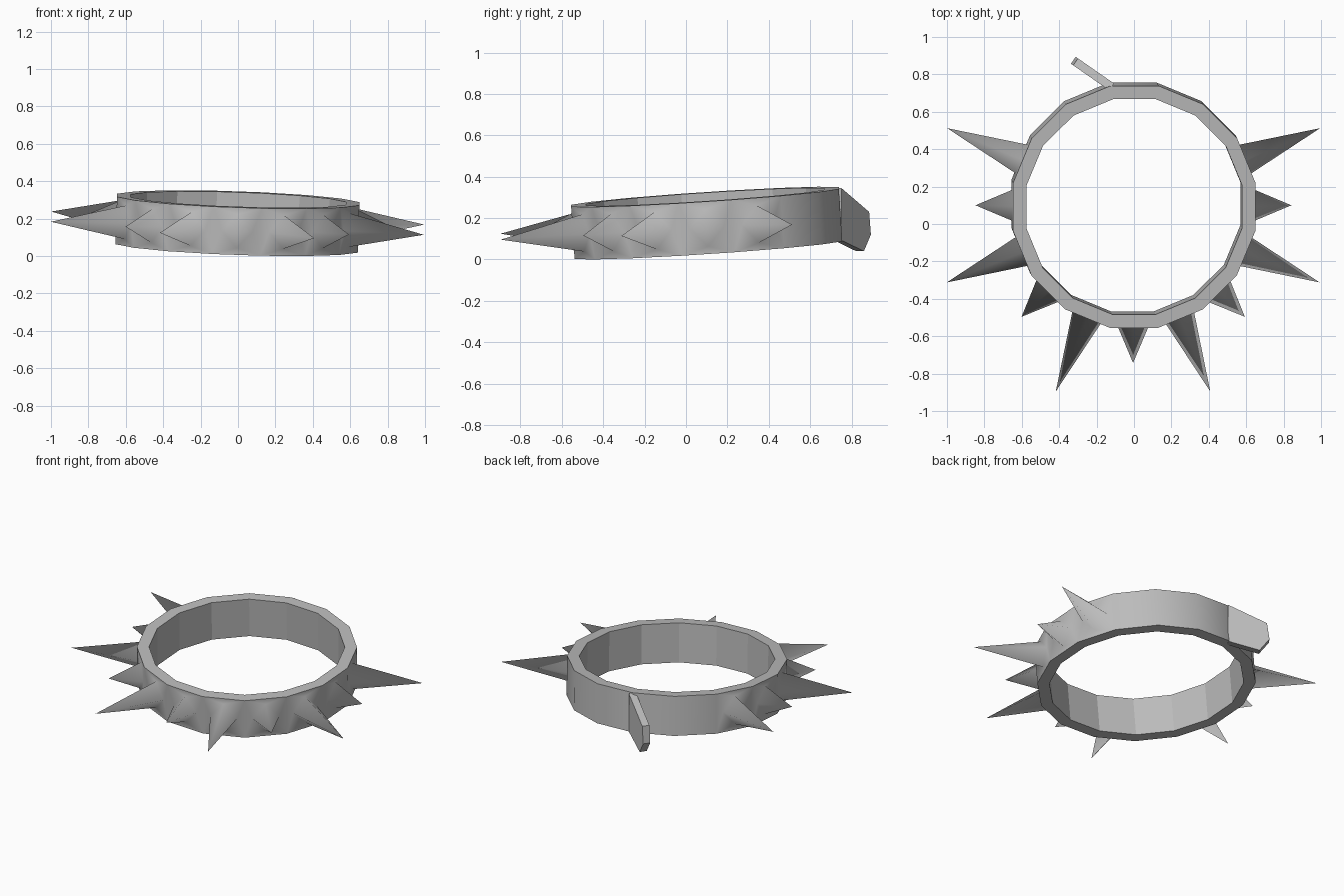
import bpy, bmesh, math
from mathutils import Vector

cube = bpy.data.objects.get("Cube")
if cube:
    bpy.data.objects.remove(cube)

SIDES = 16
STEP = 2 * math.pi / SIDES
OUTER, INNER, HALF = 0.661, 0.588, 0.127
LONG_TIP, SHORT_TIP = 1.08, 0.845

grey = bpy.data.materials.new("plain grey")
grey.use_nodes = True
grey.diffuse_color = (0.5, 0.5, 0.5, 1)
grey.node_tree.nodes["Principled BSDF"].inputs["Base Color"].default_value = (0.5, 0.5, 0.5, 1)


def polar(radius, angle, z=0.0, across=0.0):
    c, s = math.cos(angle), math.sin(angle)
    return Vector((radius * c - across * s, radius * s + across * c, z))


def finish(bm, name):
    bmesh.ops.recalc_face_normals(bm, faces=bm.faces)
    mesh = bpy.data.meshes.new(name)
    bm.to_mesh(mesh)
    bm.free()
    mesh.materials.append(grey)
    obj = bpy.data.objects.new(name, mesh)
    bpy.context.collection.objects.link(obj)
    return obj


# Collar band: spikes are pulled out of diamonds cut in its outer faces
bm = bmesh.new()


def ring(radius, z):
    return [bm.verts.new(polar(radius, (i - 0.5) * STEP, z)) for i in range(SIDES)]


out_low, out_top = ring(OUTER, -HALF), ring(OUTER, HALF)
in_low, in_top = ring(INNER, -HALF), ring(INNER, HALF)


def add_spike(corners, angle, tip_radius):
    base_radius = OUTER * math.cos(STEP / 2)
    diamond = [bm.verts.new(polar(base_radius, angle, z, across))
               for across, z in ((0, -0.09), (0.083, 0), (0, 0.09), (-0.083, 0))]
    tip = bm.verts.new(polar(tip_radius, angle))
    for i in range(4):
        j = (i + 1) % 4
        wall = ((corners[i], corners[j], diamond[i]),
                (corners[j], diamond[j], diamond[i]),
                (diamond[i], diamond[j], tip))
        for verts in wall:
            bm.faces.new(verts).smooth = True


# Eleven spikes, alternating long and short, leave the back bare
spikes = {(7 + i) % SIDES: LONG_TIP if i % 2 == 0 else SHORT_TIP for i in range(11)}
for k in range(SIDES):
    n = (k + 1) % SIDES
    corners = (out_low[k], out_low[n], out_top[n], out_top[k])
    if k in spikes:
        add_spike(corners, k * STEP, spikes[k])
    else:
        bm.faces.new(corners).smooth = True
    bm.faces.new((in_low[n], in_low[k], in_top[k], in_top[n]))
    bm.faces.new((out_top[k], out_top[n], in_top[n], in_top[k]))
    bm.faces.new((out_low[n], out_low[k], in_low[k], in_low[n]))

# Keep the rims crisp
for loop in (out_low, out_top):
    for k in range(SIDES):
        bm.edges.get((loop[k], loop[(k + 1) % SIDES])).smooth = False

collar = finish(bm, "spiked_collar_band")
collar.location = (-0.003, 0.1, 0.176)
collar.rotation_euler = (0.066, 0.035, 0)

# Loose strap end, flaring out and drooping at the back
bm = bmesh.new()
root = Vector((-0.115, 0.757, 0))
along = Vector((-0.82, 0.57, 0))
depth = Vector((-0.57, -0.82, 0)) * 0.045
outline = ((-0.01, 0.345), (0.225, 0.23), (0.24, 0.12), (0.18, 0.04), (-0.01, 0.093))
near = [bm.verts.new(root + along * s + Vector((0, 0, z))) for s, z in outline]
far = [bm.verts.new(v.co + depth) for v in near]
bm.faces.new(near)
bm.faces.new(far[::-1])
for i in range(len(near)):
    j = (i + 1) % len(near)
    bm.faces.new((near[j], near[i], far[i], far[j]))
finish(bm, "loose_strap_end")
